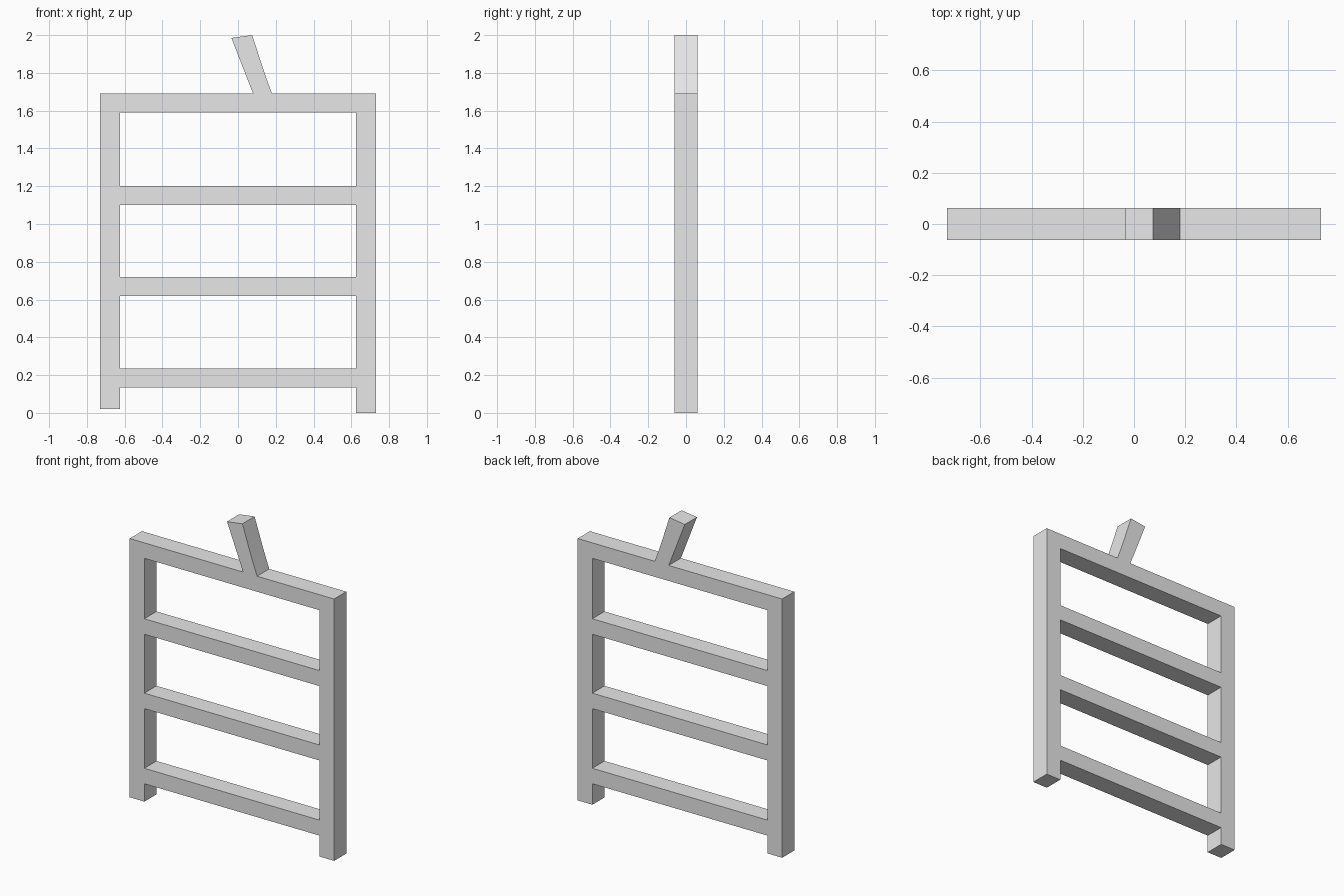
import bpy
import bmesh
import math

if "Cube" in bpy.data.objects:
    bpy.data.objects.remove(bpy.data.objects["Cube"], do_unlink=True)

OUT, INN, HALF_DEPTH, TOP = 0.73, 0.625, 0.062, 1.69

# Single grey material
grey = bpy.data.materials.new("light grey")
grey.use_nodes = True
grey.diffuse_color = (0.8, 0.8, 0.8, 1)
grey.node_tree.nodes["Principled BSDF"].inputs["Base Color"].default_value = (0.8, 0.8, 0.8, 1)

# Outer silhouette: posts, feet and the leaning stub on the top rail
stub = [(0.18, TOP), (0.149, 1.775), (0.122, 1.855), (0.098, 1.93), (0.075, 2.0),
        (-0.035, 1.985), (0.08, TOP)]
outline = [(-OUT, 0.02), (-INN, 0.02), (-INN, 0.135), (INN, 0.135), (INN, 0),
           (OUT, 0), (OUT, TOP)] + stub + [(-OUT, TOP)]

# Openings between the rails
openings = [[(-INN, low), (-INN, high), (INN, high), (INN, low)]
            for low, high in ((0.235, 0.62), (0.72, 1.10), (1.20, 1.59))]

# Filled profile with holes, given thickness by extrusion
curve = bpy.data.curves.new("frame_profile", "CURVE")
curve.dimensions = "2D"
curve.fill_mode = "BOTH"
curve.extrude = HALF_DEPTH
for loop in [outline] + openings:
    spline = curve.splines.new("POLY")
    spline.points.add(len(loop) - 1)
    for point, (x, z) in zip(spline.points, loop):
        point.co = (x, z, 0, 1)
    spline.use_cyclic_u = True

profile = bpy.data.objects.new("frame_profile", curve)
bpy.context.collection.objects.link(profile)
bpy.context.view_layer.update()
evaluated = profile.evaluated_get(bpy.context.evaluated_depsgraph_get())
mesh = bpy.data.meshes.new_from_object(evaluated)
bpy.data.objects.remove(profile, do_unlink=True)

# Weld the caps to the rim and stand the frame upright
bm = bmesh.new()
bm.from_mesh(mesh)
bmesh.ops.remove_doubles(bm, verts=bm.verts, dist=0.0005)
for v in bm.verts:
    v.co = (v.co.x, -v.co.z, v.co.y)
bmesh.ops.recalc_face_normals(bm, faces=bm.faces)
bm.to_mesh(mesh)
bm.free()
mesh.materials.clear()
mesh.materials.append(grey)

frame = bpy.data.objects.new("ladder_frame", mesh)
bpy.context.collection.objects.link(frame)
bpy.ops.object.select_all(action="DESELECT")
frame.select_set(True)
bpy.context.view_layer.objects.active = frame
bpy.ops.object.shade_smooth_by_angle(angle=math.radians(30))
